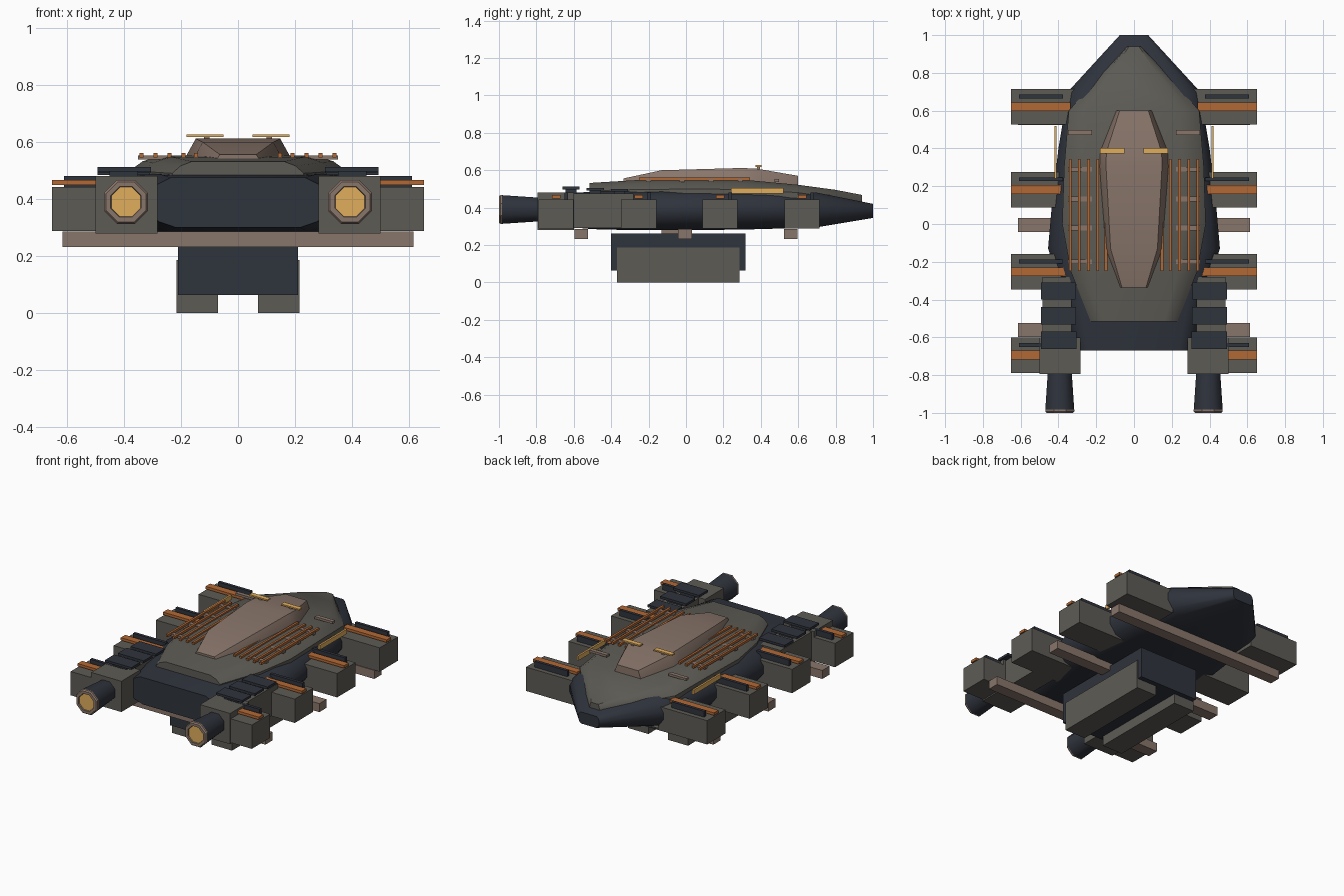
import bpy, bmesh, math

if "Cube" in bpy.data.objects:
    bpy.data.objects.remove(bpy.data.objects["Cube"])

def material(name, rgb):
    m = bpy.data.materials.new(name)
    m.diffuse_color = (*rgb, 1)
    m.use_nodes = True
    m.node_tree.nodes["Principled BSDF"].inputs["Base Color"].default_value = m.diffuse_color
    return m

NAVY = material("navy", (0.028, 0.033, 0.045))
GREY = material("warm_grey", (0.11, 0.105, 0.09))
TAN = material("tan", (0.25, 0.18, 0.145))
ORANGE = material("orange", (0.45, 0.14, 0.035))
AMBER = material("amber", (0.75, 0.42, 0.11))

def finish(name, bm, mat, smooth=None):
    bmesh.ops.recalc_face_normals(bm, faces=bm.faces)
    me = bpy.data.meshes.new(name)
    bm.to_mesh(me)
    bm.free()
    ob = bpy.data.objects.new(name, me)
    bpy.context.collection.objects.link(ob)
    me.materials.append(mat)
    if smooth:
        bpy.ops.object.select_all(action='DESELECT')
        ob.select_set(True)
        bpy.context.view_layer.objects.active = ob
        bpy.ops.object.shade_smooth_by_angle(angle=math.radians(smooth))
    return ob

def box(name, mat, x, y, z, mirror=False):
    """Box from (min, max) ranges, optionally mirrored across x = 0."""
    bm = bmesh.new()
    for s in ((1, -1) if mirror else (1,)):
        vs = bmesh.ops.create_cube(bm, size=1)["verts"]
        for v in vs:
            for i, (a, b) in enumerate((x, y, z)):
                v.co[i] = (a + b) / 2 + v.co[i] * (b - a)
            v.co.x *= s
    return finish(name, bm, mat)

def skin(bm, rings):
    rings = [[bm.verts.new(p) for p in r] for r in rings]
    n = len(rings[0])
    for a, b in zip(rings, rings[1:]):
        for i in range(n):
            bm.faces.new((a[i], a[(i + 1) % n], b[(i + 1) % n], b[i]))
    bm.faces.new(rings[0])
    bm.faces.new(rings[-1])

def loft(name, mat, stations, half, smooth):
    """Loft along y; stations are (y, half width, bottom, top), half is the right-hand section."""
    section = half + [(-u, v) for u, v in reversed(half)]
    bm = bmesh.new()
    skin(bm, [[(u * w, y, z0 + v * (z1 - z0)) for u, v in section]
              for y, w, z0, z1 in stations])
    return finish(name, bm, mat, smooth)

# Main fuselage, upper deck and canopy
loft("hull", NAVY,
     [(-0.67, 0.31, 0.30, 0.475), (-0.5, 0.35, 0.285, 0.485), (-0.3, 0.40, 0.28, 0.49),
      (-0.13, 0.455, 0.28, 0.49), (0.1, 0.435, 0.28, 0.495), (0.4, 0.40, 0.285, 0.495),
      (0.7, 0.35, 0.295, 0.48), (1.0, 0.075, 0.345, 0.42)],
     [(0.70, 0), (0.90, 0.12), (1, 0.38), (1, 0.62), (0.92, 0.86), (0.76, 1)], 45)
loft("upper_deck", GREY,
     [(-0.515, 0.23, 0.46, 0.532), (-0.25, 0.335, 0.46, 0.548), (0.0, 0.38, 0.46, 0.553),
      (0.3, 0.37, 0.46, 0.55), (0.6, 0.345, 0.45, 0.522), (0.8, 0.17, 0.42, 0.495),
      (0.94, 0.037, 0.40, 0.468)],
     [(1, 0), (1, 0.42), (0.88, 0.78), (0.70, 1)], 30)
loft("canopy", TAN,
     [(-0.335, 0.08, 0.52, 0.556), (-0.13, 0.155, 0.52, 0.60), (0.3, 0.185, 0.52, 0.612),
      (0.38, 0.183, 0.52, 0.608), (0.6, 0.095, 0.50, 0.57)],
     [(1, 0), (0.98, 0.35), (0.80, 1)], 30)

# Side pods with their orange band and dark vent strip
for i, y in enumerate((0.62, 0.182, -0.253, -0.695)):
    n = f"_{i + 1}"
    box("side_pods" + n, GREY, (0.30, 0.652), (y - 0.094, y + 0.094), (0.288, 0.443), True)
    box("pod_bands" + n, ORANGE, (0.335, 0.652), (y - 0.022, y + 0.024), (0.45, 0.467), True)
    box("pod_vents" + n, NAVY, (0.375, 0.61), (y + 0.045, y + 0.065), (0.44, 0.481), True)

# Cross beams under the hull
for i, y in enumerate((0.56, -0.005, -0.56)):
    box(f"cross_beam_{i + 1}", TAN, (-0.615, 0.615), (y - 0.037, y + 0.037), (0.232, 0.287))

# Engine housings with stepped cooling slats
box("engine_housings", GREY, (0.283, 0.50), (-0.795, -0.60), (0.28, 0.48), True)
box("engine_fairings", GREY, (0.33, 0.485), (-0.60, -0.28), (0.29, 0.475), True)
for i, y in enumerate((-0.615, -0.485, -0.355)):
    z = 0.497 - 0.006 * i
    box(f"engine_slats_{i + 1}", NAVY, (0.305 + 0.002 * i, 0.493), (y - 0.046, y + 0.046),
        (z, z + 0.015), True)
    box(f"slat_mounts_{i + 1}", NAVY, (0.35, 0.45), (y - 0.03, y + 0.03), (0.46, z + 0.005), True)

# Octagonal engine nozzles: dark barrel, tan rim, glowing disc
def octagons(name, mat, profile, smooth=None):
    bm = bmesh.new()
    for s in (1, -1):
        skin(bm, [[(s * 0.393 + r * math.cos(math.pi * (k + 0.5) / 4), y,
                    0.39 + r * math.sin(math.pi * (k + 0.5) / 4)) for k in range(8)]
                  for r, y in profile])
    return finish(name, bm, mat, smooth)

octagons("nozzle_barrels", NAVY, [(0.066, -0.75), (0.083, -0.985)], 50)
octagons("nozzle_rims", TAN, [(0.083, -0.983), (0.083, -0.992), (0.076, -1.0), (0.058, -1.0),
                              (0.054, -0.988)])
octagons("nozzle_glow", AMBER, [(0.056, -0.985), (0.056, -0.993)])

# Roof rack: lengthwise orange rails over tan cross bars
for i, x in enumerate((0.148, 0.192, 0.241, 0.290, 0.338)):
    box(f"rack_rails_{i + 1}", ORANGE, (x - 0.007, x + 0.007), (-0.25, 0.343), (0.546, 0.561), True)
for i, y in enumerate((0.485, 0.29, 0.133, -0.022, -0.2)):
    box(f"rack_bars_{i + 1}", TAN, (0.222, 0.35), (y - 0.013, y + 0.013), (0.538, 0.553), True)

# Amber marker lights on the canopy and flanks
box("canopy_lights", AMBER, (0.05, 0.18), (0.372, 0.403), (0.618, 0.627), True)
box("canopy_light_posts", TAN, (0.10, 0.12), (0.38, 0.395), (0.60, 0.62), True)
box("flank_lights", AMBER, (0.409, 0.421), (0.24, 0.52), (0.476, 0.506), True)

# Belly module with two landing skids
box("belly_neck", TAN, (-0.06, 0.06), (-0.13, -0.03), (0.25, 0.29))
box("belly_module", NAVY, (-0.21, 0.21), (-0.40, 0.318), (0.063, 0.262))
box("landing_skids", GREY, (0.07, 0.216), (-0.37, 0.287), (0.0, 0.187), True)
